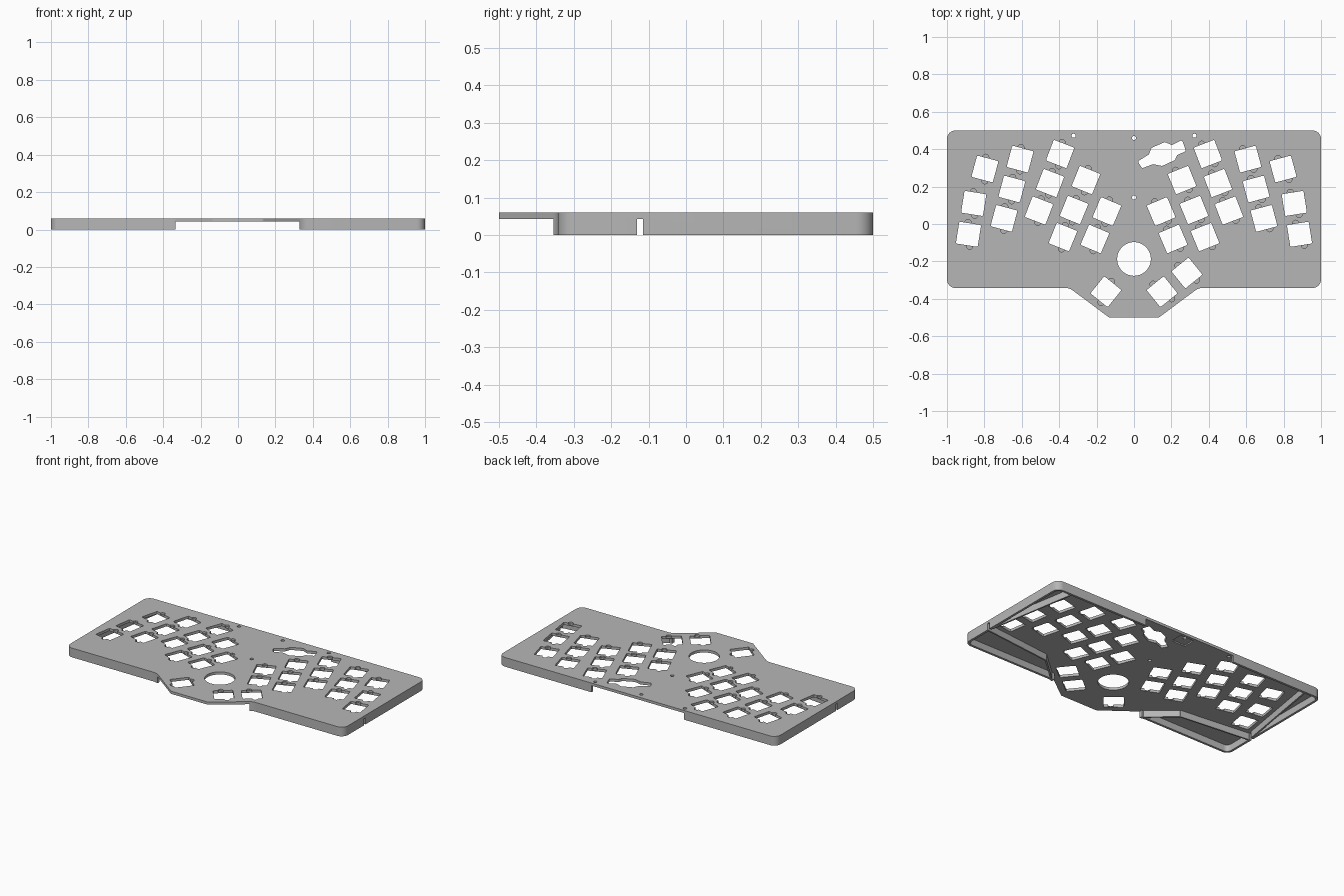
import bpy, bmesh
from math import cos, sin, pi, radians
from mathutils import Vector, Matrix

TOP, UNDER, WALL = 0.06, 0.043, 0.015

cube = bpy.data.objects.get("Cube")
if cube:
    bpy.data.objects.remove(cube)

grey = bpy.data.materials.new("case grey")
grey.use_nodes = True
grey.diffuse_color = (0.47, 0.47, 0.47, 1)
grey.node_tree.nodes["Principled BSDF"].inputs["Base Color"].default_value = grey.diffuse_color


def rounded(corners, segs=6):
    """Outline from (x, y, radius) corners, each replaced by an arc."""
    out = []
    for i, (x, y, r) in enumerate(corners):
        p = Vector((x, y))
        a = (Vector(corners[i - 1][:2]) - p).normalized()
        b = (Vector(corners[(i + 1) % len(corners)][:2]) - p).normalized()
        half = a.angle(b) / 2
        cut = r * cos(half) / sin(half)
        centre = p + (a + b).normalized() * (r / sin(half))
        start = (p + a * cut - centre).normalized()
        end = (p + b * cut - centre).normalized()
        for k in range(segs + 1):
            t = k / segs
            sweep = pi - 2 * half
            arc = start * sin((1 - t) * sweep) + end * sin(t * sweep)
            out.append(centre + arc * (r / sin(sweep)))
    return out


def prism(bm, outline, z0, z1):
    """Closed solid from a flat outline between two heights."""
    low = [bm.verts.new((p[0], p[1], z0)) for p in outline]
    high = [bm.verts.new((p[0], p[1], z1)) for p in outline]
    bm.faces.new(low[::-1])
    bm.faces.new(high)
    for i in range(len(low)):
        bm.faces.new((low[i - 1], low[i], high[i], high[i - 1]))


def box(bm, x0, x1, y0, y1, z0, z1):
    prism(bm, [(x0, y0), (x1, y0), (x1, y1), (x0, y1)], z0, z1)


def disc(bm, x, y, r, z0, z1, n=24):
    prism(bm, [(x + r * cos(2 * pi * i / n), y + r * sin(2 * pi * i / n))
               for i in range(n)], z0, z1)


def finish(bm, name):
    bmesh.ops.recalc_face_normals(bm, faces=bm.faces)
    mesh = bpy.data.meshes.new(name)
    bm.to_mesh(mesh)
    bm.free()
    mesh.materials.append(grey)
    ob = bpy.data.objects.new(name, mesh)
    bpy.context.collection.objects.link(ob)
    return ob


def select(ob):
    bpy.ops.object.select_all(action="DESELECT")
    ob.select_set(True)
    bpy.context.view_layer.objects.active = ob


def carve(target, bm):
    """Subtract a cutter from the target and discard it."""
    cutter = finish(bm, "cutter")
    cutter.hide_render = True
    mod = target.modifiers.new("cut", "BOOLEAN")
    mod.operation, mod.solver, mod.object = "DIFFERENCE", "EXACT", cutter
    select(target)
    bpy.ops.object.modifier_apply(modifier=mod.name)
    bpy.data.objects.remove(cutter)


# Case body: wide rectangle with a tapered thumb area at the front
right_side = [(0.133, -0.5, 0.02), (0.345, -0.342, 0.07), (1, -0.342, 0.045), (1, 0.5, 0.045)]
left_side = [(-x, y, r) for x, y, r in reversed(right_side)]
bm = bmesh.new()
prism(bm, rounded(right_side + left_side), 0, TOP)
case = finish(bm, "case_shell")

# Hollow underside
bm = bmesh.new()
ix, iy0, iy1 = 1 - WALL, -0.342 + WALL, 0.5 - WALL
prism(bm, rounded([(ix, iy0, 0.03), (ix, iy1, 0.03), (-ix, iy1, 0.03), (-ix, iy0, 0.03)]), -0.1, UNDER)
carve(case, bm)

# Open centre at front and back, and slots in the side walls
bm = bmesh.new()
box(bm, -0.335, 0.33, -0.7, 0.7, -0.1, UNDER)
carve(case, bm)
bm = bmesh.new()
for s in (-1, 1):
    box(bm, s * 0.95, s * 1.1, -0.131, -0.115, -0.1, UNDER)
carve(case, bm)

# Connector recess under the back edge
bm = bmesh.new()
box(bm, -0.05, 0.05, 0.4, 0.482, 0, 0.051)
carve(case, bm)

# Key positions on the right half: x, y, turn in degrees
keys = [(0.395, 0.374, 21), (0.449, 0.219, 21), (0.508, 0.072, 21),
        (0.257, 0.235, 22), (0.321, 0.075, 22), (0.38, -0.07, 22),
        (0.145, 0.067, 23), (0.209, -0.08, 23),
        (0.609, 0.347, 15), (0.653, 0.187, 15), (0.695, 0.03, 15),
        (0.797, 0.294, 15), (0.857, 0.11, 9), (0.885, -0.055, 9),
        (0.15, -0.362, 39)]
keys += [(-x, y, -a) for x, y, a in keys]
keys.append((0.283, -0.262, 39))

# Clip recesses at both ends of every key opening
bm = bmesh.new()
for x, y, a in keys:
    turn = Matrix.Rotation(radians(a), 2)
    for u, v in ((-0.012, 0.061), (0.016, -0.061)):
        p = turn @ Vector((u, v))
        disc(bm, x + p.x, y + p.y, 0.017, 0.049, 0.1, 12)
carve(case, bm)

# Key openings, ball opening and screw holes
bm = bmesh.new()
h = 0.059
for x, y, a in keys:
    turn = Matrix.Rotation(radians(a), 2)
    square = rounded([(-h, -h, 0.006), (h, -h, 0.006), (h, h, 0.006), (-h, h, 0.006)], 2)
    prism(bm, [turn @ p + Vector((x, y)) for p in square], -0.1, 0.2)
disc(bm, 0, -0.187, 0.09, -0.1, 0.2, 64)
for x, y in ((0, 0.46), (0, 0.142), (-0.323, 0.472), (0.323, 0.472)):
    disc(bm, x, y, 0.011, -0.1, 0.2, 16)

# Winged slot for the dial
slot = [(0.02, 0.335), (0.08, 0.372), (0.093, 0.407), (0.165, 0.438), (0.203, 0.422),
        (0.257, 0.449), (0.278, 0.39), (0.23, 0.368), (0.219, 0.342), (0.15, 0.31),
        (0.102, 0.32), (0.043, 0.298)]
prism(bm, rounded([(x, y, 0.008) for x, y in slot], 3), -0.1, 0.2)
carve(case, bm)

# Thin ribs under the plate that frame the circuit board
bm = bmesh.new()
for s in (-1, 1):
    for path in ([(0.342, -0.338), (0.51, -0.19), (0.987, -0.139)],
                 [(0.985, -0.107), (0.885, 0.487)]):
        for p, q in zip(path, path[1:]):
            p, q = Vector((s * p[0], p[1])), Vector((s * q[0], q[1]))
            n = (q - p).orthogonal().normalized() * 0.005
            prism(bm, [p + n, q + n, q - n, p - n], 0.001, UNDER + 0.002)
finish(bm, "board_ribs")

select(case)
bpy.ops.object.shade_smooth_by_angle(angle=radians(30))
